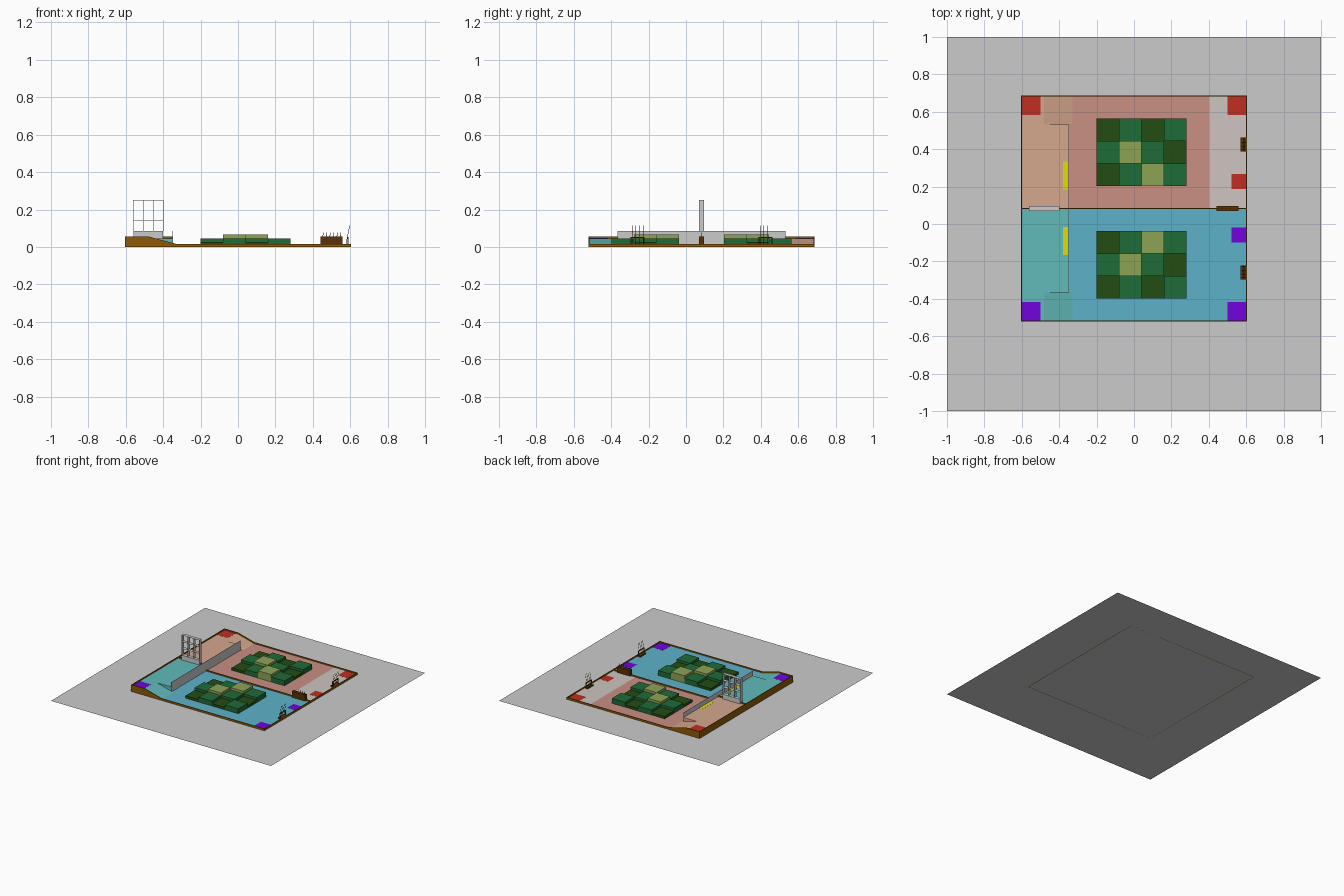
import bpy, bmesh, math
from mathutils import Vector

if "Cube" in bpy.data.objects:
    bpy.data.objects.remove(bpy.data.objects["Cube"])

YC = 0.083          # centre line of the field
FLOOR, DECK = 0.006, 0.046
mats = {}


def mat(name, rgb):
    m = bpy.data.materials.new(name)
    m.diffuse_color = tuple((c / 255) ** 2.2 for c in rgb) + (1,)
    m.use_nodes = True
    m.node_tree.nodes["Principled BSDF"].inputs["Base Color"].default_value = m.diffuse_color
    mats[name] = m


for n, c in {
    "red_floor": (200, 142, 130), "blue_floor": (94, 176, 200),
    "pale_floor": (204, 196, 190), "peach_deck": (212, 166, 140),
    "teal_deck": (98, 186, 186), "red_zone": (190, 50, 38),
    "purple_zone": (112, 12, 220), "border_brown": (140, 90, 14),
    "rack_brown": (92, 52, 12), "yellow": (222, 222, 10),
    "green_low": (40, 78, 26), "green_mid": (36, 106, 58),
    "green_high": (140, 162, 86), "steel": (120, 120, 120),
}.items():
    mat(n, c)


def finish(name, bm, material):
    bmesh.ops.recalc_face_normals(bm, faces=bm.faces[:])
    me = bpy.data.meshes.new(name)
    bm.to_mesh(me)
    bm.free()
    ob = bpy.data.objects.new(name, me)
    bpy.context.collection.objects.link(ob)
    if material:
        me.materials.append(mats[material])
    return ob


def add_box(bm, x0, x1, y0, y1, z0, z1):
    y0, y1 = sorted((y0, y1))
    geo = bmesh.ops.create_cube(bm, size=1)["verts"]
    for v in geo:
        v.co = Vector(((x0 + x1) / 2 + v.co.x * (x1 - x0),
                       (y0 + y1) / 2 + v.co.y * (y1 - y0),
                       (z0 + z1) / 2 + v.co.z * (z1 - z0)))


def box(name, x0, x1, y0, y1, z0, z1, material=None):
    bm = bmesh.new()
    add_box(bm, x0, x1, y0, y1, z0, z1)
    return finish(name, bm, material)


def prism(name, profile, y0, y1, material):
    """Extrude an x-z profile from y0 to y1."""
    bm = bmesh.new()
    face = bm.faces.new([bm.verts.new((x, y0, z)) for x, z in profile])
    ext = bmesh.ops.extrude_face_region(bm, geom=[face])["geom"]
    for v in ext:
        if isinstance(v, bmesh.types.BMVert):
            v.co.y = y1
    return finish(name, bm, material)


def add_rod(bm, a, b, r):
    a, b = Vector(a), Vector(b)
    d = b - a
    m = d.to_track_quat('Z', 'Y').to_matrix().to_4x4()
    m.translation = (a + b) / 2
    bmesh.ops.create_cone(bm, cap_ends=True, segments=6, radius1=r, radius2=r,
                          depth=d.length, matrix=m)


# surrounding ground sheet
bpy.ops.mesh.primitive_plane_add(size=2, location=(0, 0, 0))
bpy.context.object.name = "surround_sheet"

# the two mirrored halves: s = +1 red (back), s = -1 blue (front)
LAYOUT = ["LMHM", "MHML", "LMLM"]     # block heights, from the centre line outwards
BLOCK = {"L": (0.026, "green_low"), "M": (0.046, "green_mid"), "H": (0.066, "green_high")}
for s, side, floor, end_floor, deck, zone in (
        (1, "red", "red_floor", "pale_floor", "peach_deck", "red_zone"),
        (-1, "blue", "blue_floor", "blue_floor", "teal_deck", "purple_zone")):
    Y = lambda d: YC + s * d
    # floors
    box(side + "_main_floor", -0.35, 0.4, Y(0), Y(0.6), 0.001, FLOOR, floor)
    box(side + "_end_floor", 0.4, 0.6, Y(0), Y(0.6), 0.001, FLOOR, end_floor)
    # raised deck and outer ramp
    box(side + "_deck", -0.6, -0.35, Y(0), Y(0.45), 0.001, DECK, deck)
    prism(side + "_ramp", [(-0.6, 0.001), (-0.6, DECK), (-0.48, DECK),
                           (-0.33, FLOOR), (-0.33, 0.001)], Y(0.45), Y(0.6), deck)
    # side border following the ramp
    prism(side + "_side_border", [(-0.605, 0), (-0.605, DECK + 0.01), (-0.48, DECK + 0.01),
                                  (-0.33, FLOOR + 0.01), (0.605, FLOOR + 0.01), (0.605, 0)],
          Y(0.6), Y(0.605), "border_brown")
    # start and retry zones
    box(side + "_deck_zone", -0.6, -0.5, Y(0.5), Y(0.6), DECK - 0.002, DECK + 0.0006, zone)
    box(side + "_start_zone", 0.5, 0.6, Y(0.5), Y(0.6), FLOOR - 0.002, FLOOR + 0.0006, zone)
    box(side + "_retry_zone", 0.52, 0.6, Y(0.103), Y(0.183), FLOOR - 0.002, FLOOR + 0.0006, zone)
    # yellow pad behind the wall
    box(side + "_yellow_pad", -0.38, -0.352, Y(0.1), Y(0.25), DECK - 0.002, DECK + 0.0008, "yellow")
    # stepped block forest
    for r, row in enumerate(LAYOUT):
        for c, k in enumerate(row):
            top, m = BLOCK[k]
            d = 0.12 + r * 0.12
            box(f"{side}_block_{r}_{c}", -0.2 + c * 0.12, -0.08 + c * 0.12,
                Y(d), Y(d + 0.12), 0.003, top, m)
    # staff rack: foot, rail, posts and leaning staffs
    bm = bmesh.new()
    y0, y1 = Y(0.342) - 0.037, Y(0.342) + 0.037
    add_box(bm, 0.57, 0.6, y0, y1, FLOOR, 0.016)
    add_box(bm, 0.585, 0.592, y0, y1, 0.047, 0.053)
    for y in (y0, y1 - 0.004):
        add_box(bm, 0.585, 0.592, y, y + 0.004, FLOOR, 0.05)
    finish(side + "_staff_rack", bm, "rack_brown")
    bm = bmesh.new()
    for i in range(4):
        y = y0 + 0.008 + i * 0.0195
        add_rod(bm, (0.577, y, 0.012), (0.597, y, 0.115), 0.0013)
    finish(side + "_staffs", bm, "rack_brown")

# end borders and centre divider
box("deck_end_border", -0.605, -0.6, YC - 0.6, YC + 0.6, 0, DECK + 0.01, "border_brown")
box("far_end_border", 0.6, 0.605, YC - 0.6, YC + 0.6, 0, FLOOR + 0.01, "border_brown")
prism("centre_divider", [(-0.6, 0.002), (-0.6, DECK + 0.01), (-0.349, DECK + 0.01),
                         (-0.349, FLOOR + 0.01), (0.6, FLOOR + 0.01), (0.6, 0.002)],
      YC - 0.0025, YC + 0.0025, "border_brown")

# thin wall along the deck edge
box("deck_wall", -0.35, -0.3485, YC - 0.45, YC + 0.45, FLOOR, 0.085)

# three by three display shelf
box("shelf_base", -0.56, -0.4, YC - 0.014, YC + 0.014, DECK, 0.085)
bm = bmesh.new()
for i in range(1, 4):
    z = 0.085 + i * 0.055
    add_box(bm, -0.56, -0.4, YC - 0.014, YC + 0.014, z - 0.001, z)
for i in range(4):
    x = -0.56 + i * 0.16 / 3
    add_box(bm, x - 0.0007, x + 0.0007, YC - 0.014, YC + 0.014, 0.085, 0.25)
finish("shelf_grid", bm, None)

# central head rack with pegs
box("head_rack", 0.44, 0.56, YC - 0.013, YC + 0.013, FLOOR, 0.055, "rack_brown")
bm = bmesh.new()
for i in range(6):
    x = 0.453 + i * 0.0188
    add_rod(bm, (x, YC, 0.05), (x + 0.003, YC, 0.078), 0.0014)
finish("head_rack_pegs", bm, "rack_brown")
